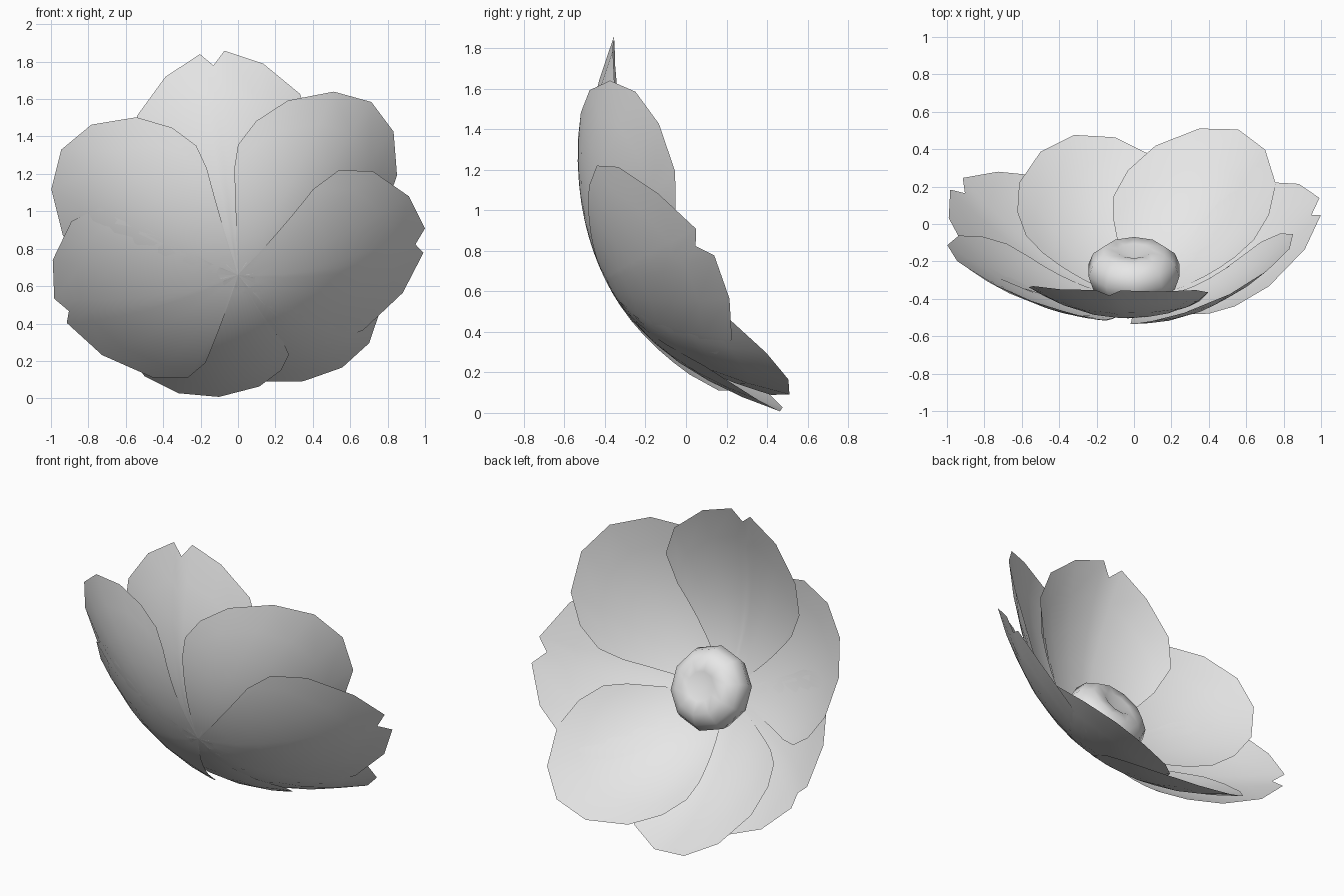
import bpy
from math import radians, sin, cos, pi
from mathutils import Vector

if "Cube" in bpy.data.objects:
    bpy.data.objects.remove(bpy.data.objects["Cube"], do_unlink=True)

white = bpy.data.materials.new("petal_white")
white.use_nodes = True
white.diffuse_color = (0.8, 0.8, 0.8, 1)
white.node_tree.nodes["Principled BSDF"].inputs["Base Color"].default_value = (0.8, 0.8, 0.8, 1)

# Flower frame: base point, upward direction in the bloom plane, bloom axis
TILT = radians(26)
BASE = Vector((0, -0.4, 0.66))
UP = Vector((0, -sin(TILT), cos(TILT)))
AXIS = Vector((0, cos(TILT), sin(TILT)))


def place(x, v, h):
    return BASE + Vector((x, 0, 0)) + UP * v + AXIS * h


def add_object(name, verts, faces):
    mesh = bpy.data.meshes.new(name)
    mesh.from_pydata(verts, [], faces)
    mesh.materials.append(white)
    mesh.shade_smooth()
    obj = bpy.data.objects.new(name, mesh)
    bpy.context.collection.objects.link(obj)
    return obj


# Half outlines as (angle from midline, radius), from side edge to tip
ROUND_TIP = [(45, 0.55), (43, 0.66), (36, 0.77), (26, 0.88), (12.5, 0.975), (0, 1.01)]
NOTCHED_TIP = [(51, 0.60), (47, 0.75), (36, 0.86), (19, 0.95), (4.5, 1.0), (0, 0.95)]
RINGS = [0.12, 0.25, 0.4, 0.55, 0.7, 0.85, 1.0]


def petal(name, direction, half, size, width, cup, twist, bend):
    """A fan of scaled outlines on a paraboloid, tilted sideways and bent at the edges."""
    outline = [(-a * width, r) for a, r in half] + [(a * width, r) for a, r in reversed(half) if a]
    n = len(outline)
    verts = [place(0, 0, 0)]
    for ring in RINGS:
        for a, r in outline:
            r *= ring * size
            t = radians(direction + a)
            s = sin(radians(a))
            verts.append(place(r * cos(t), r * sin(t), (cup + twist * s + bend * s * s) * r * r))
    faces = [(0, i + 2, i + 1) for i in range(n - 1)]
    for k in range(len(RINGS) - 1):
        for i in range(n - 1):
            p = 1 + k * n + i
            faces.append((p, p + 1, p + n + 1, p + n))
    # keep every face turned toward the inside of the bloom
    fixed = []
    for f in faces:
        a, b, c = (verts[i] for i in f[:3])
        fixed.append(f if (b - a).cross(c - a).dot(AXIS) > 0 else f[::-1])
    add_object(name, verts, fixed)


petal("petal_top", 97.5, NOTCHED_TIP, 1.06, 0.8, 0.5, -0.04, 0.18)
petal("petal_upper_left", 47, ROUND_TIP, 1.035, 1.0, 0.495, -0.28, 0.2)
petal("petal_left", -3, NOTCHED_TIP, 1.0, 1.0, 0.525, -0.15, -0.08)
petal("petal_lower_left", -56.5, ROUND_TIP, 1.0, 1.0, 0.585, -0.03, 0.15)
petal("petal_bottom", -108.5, ROUND_TIP, 0.995, 1.0, 0.505, 0.05, 0.1)
petal("petal_lower_right", -155, NOTCHED_TIP, 1.05, 0.96, 0.425, 0, 0)
petal("petal_upper_right", 151.5, ROUND_TIP, 1.065, 1.0, 0.41, 0.05, 0.1)

# Dimpled flower centre: a profile turned about the bloom axis
PROFILE = [(0.09, 0.285), (0.17, 0.285), (0.23, 0.235), (0.255, 0.17), (0.23, 0.09), (0.15, 0.03)]
SIDES = 10
verts = [place(0, 0, 0.245)]
for r, h in PROFILE:
    for i in range(SIDES):
        t = 2 * pi * (i + 0.5) / SIDES
        verts.append(place(r * cos(t), r * sin(t), h))
verts.append(place(0, 0, 0.01))
last = len(verts) - 1
faces = []
for i in range(SIDES):
    j = (i + 1) % SIDES
    faces.append((0, 1 + j, 1 + i))
    for k in range(len(PROFILE) - 1):
        p = 1 + k * SIDES
        faces.append((p + i, p + j, p + SIDES + j, p + SIDES + i))
    p = last - SIDES
    faces.append((last, p + i, p + j))
add_object("flower_centre", verts, faces)
